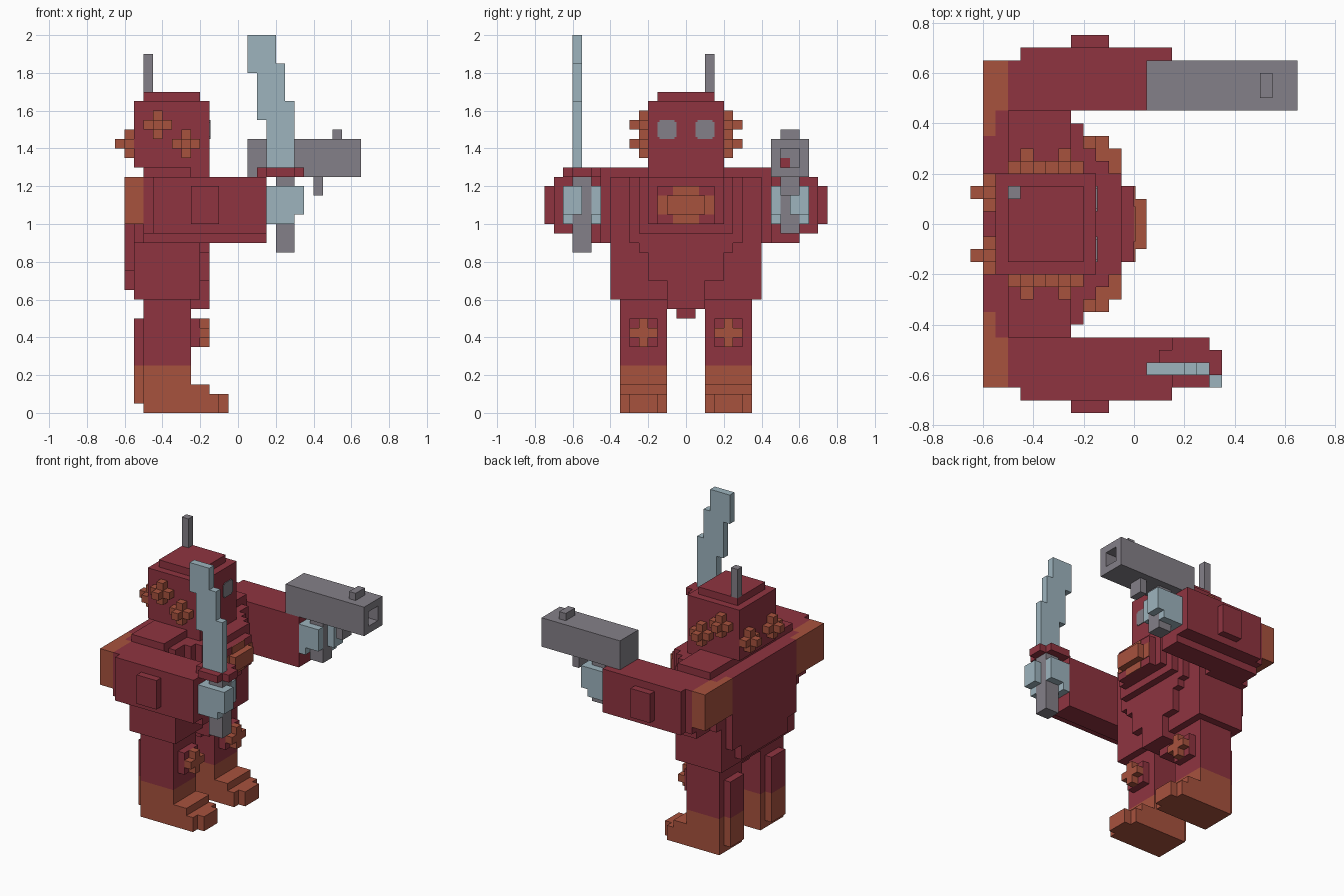
import bpy, bmesh
from mathutils import Matrix, Vector

cube = bpy.data.objects.get("Cube")
if cube:
    bpy.data.objects.remove(cube)


def material(name, rgb):
    m = bpy.data.materials.new(name)
    m.use_nodes = True
    m.diffuse_color = (*rgb, 1)
    m.node_tree.nodes["Principled BSDF"].inputs["Base Color"].default_value = (*rgb, 1)
    return m


RED = material("dark red", (0.275, 0.034, 0.051))
RUST = material("rust orange", (0.39, 0.084, 0.048))
STEEL = material("pale steel", (0.337, 0.456, 0.515))
GREY = material("gun grey", (0.231, 0.216, 0.246))


def part(name, mat, boxes, side=1):
    """Blocks given as (x0, x1, y0, y1, z0, z1); side=-1 flips them across y."""
    bm = bmesh.new()
    for x0, x1, y0, y1, z0, z1 in boxes:
        if side < 0:
            y0, y1 = -y1, -y0
        centre = Vector((x0 + x1, y0 + y1, z0 + z1)) / 2
        size = Matrix.Diagonal((x1 - x0, y1 - y0, z1 - z0, 1))
        bmesh.ops.create_cube(bm, size=1, matrix=Matrix.Translation(centre) @ size)
    me = bpy.data.meshes.new(name)
    bm.to_mesh(me)
    bm.free()
    me.materials.append(mat)
    ob = bpy.data.objects.new(name, me)
    bpy.context.collection.objects.link(ob)
    return ob


def cross(axis, c, base, d, tip=0.0):
    """Plus-shaped stud rising along axis 'x' or 'y' from base by d, centre by tip more."""
    u, z = c
    out = []
    for hu, hz, depth in ((.075, .025, d), (.025, .075, d), (.025, .025, d + tip)):
        a, b = sorted((base, base + depth))
        uu = (u - hu, u + hu)
        out.append(((a, b) + uu if axis == 'x' else uu + (a, b)) + (z - hz, z + hz))
    return out


# Head with stepped crown, neck and antenna
part("head", RED, [(-.55, -.15, -.2, .2, 1.3, 1.65), (-.5, -.2, -.15, .15, 1.65, 1.7)])
part("neck", RED, [(-.5, -.15, -.2, .2, 1.25, 1.3)])
part("antenna", GREY, [(-.5, -.45, .1, .15, 1.7, 1.9)])

# Torso: main block, stepped chest, belly wedge, back panel and collar
part("torso", RED, [(-.55, -.2, -.4, .4, .6, 1.25), (-.55, -.25, -.45, .45, .9, 1.25)])
part("collar", RED, [(-.5, -.25, -.45, .45, 1.25, 1.3)])
part("chest", RED, [
    (-.2, -.15, -.3, .3, .9, 1.25), (-.15, -.1, -.25, .25, .95, 1.25),
    (-.1, -.05, -.2, .2, 1.0, 1.25), (-.05, 0, -.15, .15, 1.0, 1.2)])
part("belly", RED, [
    (-.2, -.15, -.25, .25, .85, .9), (-.2, -.15, -.2, .2, .7, .85),
    (-.5, -.15, -.1, .1, .55, .7), (-.45, -.25, -.05, .05, .5, .55)])
part("back_panel", RED, [(-.6, -.55, -.35, .35, .75, 1.25), (-.6, -.55, -.25, .25, .65, .75)])
part("chest_badge", RUST, [
    (0, .005, -.15, .15, 1.05, 1.15), (0, .005, -.07, .07, 1.0, 1.2),
    (0, .05, -.1, .1, 1.05, 1.15)])

for s, tag in ((1, "left"), (-1, "right")):
    # Head details
    part(tag + "_eye", GREY, [(-.15, -.145, .05, .15, 1.46, 1.54),
                              (-.15, -.145, .06, .14, 1.45, 1.55)], s)
    part(tag + "_head_studs", RUST,
         cross('y', (-.425, 1.525), .2, .05, .05) + cross('y', (-.275, 1.425), .2, .05, .05), s)
    part(tag + "_back_stud", RUST, cross('x', (.125, 1.425), -.55, -.05, -.05), s)

    # Arm with stacked outer plates and shoulder cap
    part(tag + "_arm", RED, [
        (-.5, .15, .45, .65, .95, 1.25), (-.5, .15, .45, .6, .9, .95),
        (-.45, .15, .65, .7, .95, 1.25), (-.25, -.1, .7, .75, 1.0, 1.2)], s)
    part(tag + "_shoulder_cap", RUST, [
        (-.6, -.55, .35, .65, 1.0, 1.25), (-.55, -.5, .45, .65, 1.0, 1.25)], s)

    # Hand: palm, sides and curled fingers around the grip
    part(tag + "_hand", STEEL, [
        (.15, .2, .45, .65, 1.0, 1.2), (.2, .3, .45, .5, 1.05, 1.2),
        (.2, .3, .6, .65, 1.0, 1.2), (.3, .35, .55, .65, 1.05, 1.2)], s)

    # Leg, boot and knee pad
    part(tag + "_leg", RED, [(-.5, -.25, .1, .35, .25, .6), (-.55, -.5, .15, .3, .25, .5)], s)
    part(tag + "_boot", RUST, [
        (-.5, -.25, .1, .35, 0, .25), (-.55, -.5, .15, .3, .05, .25),
        (-.25, -.15, .1, .35, 0, .15), (-.15, -.1, .1, .35, 0, .1),
        (-.1, -.05, .15, .3, 0, .1)], s)
    part(tag + "_knee_pad", RED, [(-.25, -.2, .15, .3, .35, .5)], s)
    part(tag + "_knee_cross", RUST, cross('x', (.225, .425), -.2, .05), s)

# Sword in the right hand
part("sword_grip", GREY, [(.2, .3, -.6, -.5, .85, 1.25)])
part("sword_guard", RED, [(.1, .35, -.6, -.5, 1.25, 1.3), (.15, .3, -.65, -.45, 1.25, 1.3)])
part("sword_blade", STEEL, [
    (.15, .3, -.6, -.55, 1.3, 1.65), (.1, .25, -.6, -.55, 1.55, 1.85),
    (.05, .2, -.6, -.55, 1.8, 2.0)])

# Pistol in the left hand, with an open muzzle
part("pistol_body", GREY, [
    (.05, .55, .45, .65, 1.25, 1.45), (.55, .65, .45, .5, 1.25, 1.45),
    (.55, .65, .6, .65, 1.25, 1.45), (.55, .65, .5, .6, 1.25, 1.3),
    (.55, .65, .5, .6, 1.4, 1.45)])
part("pistol_bore", RED, [(.55, .555, .5, .55, 1.3, 1.35)])
part("pistol_sight", GREY, [(.5, .55, .5, .6, 1.45, 1.5)])
part("pistol_grip", GREY, [(.2, .3, .5, .6, .95, 1.25)])
part("pistol_trigger", GREY, [(.4, .45, .5, .6, 1.15, 1.25)])
